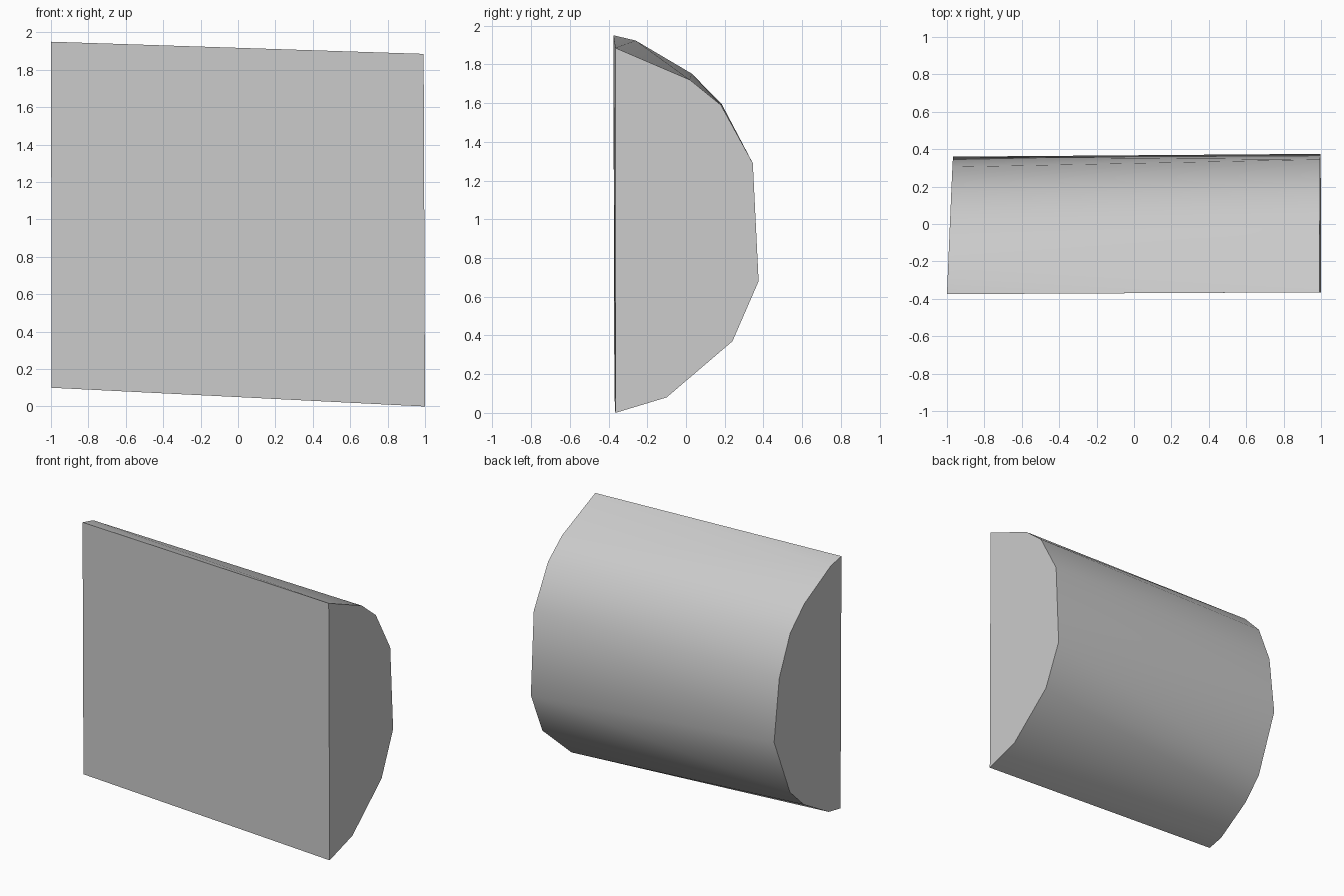
import bpy
import bmesh
import math

cube = bpy.data.objects.get("Cube")
if cube:
    bpy.data.objects.remove(cube, do_unlink=True)

# One grey for the whole block
grey = bpy.data.materials.new("light grey")
grey.use_nodes = True
colour = (0.6, 0.6, 0.6, 1)
grey.diffuse_color = colour
grey.node_tree.nodes["Principled BSDF"].inputs["Base Color"].default_value = colour

# End cross-sections as (y, z), from the top front corner round the back
left_end = [(-0.365, 1.885), (0.02, 1.72), (0.18, 1.59), (0.345, 1.29),
            (0.375, 0.68), (0.24, 0.37), (-0.10, 0.08), (-0.365, 0)]
right_end = [(-0.375, 1.95), (-0.26, 1.923), (0.03, 1.752), (0.185, 1.594),
             (0.305, 1.305), (0.36, 0.855), (0.185, 0.424), (0.033, 0.277),
             (-0.24, 0.122), (-0.37, 0.1)]


def left_x(y, z):
    return 1 - 0.004 * z


def right_x(y, z):
    return -1 + 0.041 * (y + 0.375) + 0.002 * (1.95 - z)


# Block with a flat front and a rounded back, spanned between its two ends
bm = bmesh.new()
for section, x_at in ((left_end, left_x), (right_end, right_x)):
    for y, z in section:
        bm.verts.new((x_at(y, z), y, z))
bmesh.ops.convex_hull(bm, input=bm.verts)
bmesh.ops.dissolve_limit(bm, angle_limit=math.radians(0.5),
                         verts=bm.verts, edges=bm.edges)
bmesh.ops.recalc_face_normals(bm, faces=bm.faces)

mesh = bpy.data.meshes.new("rounded_block")
bm.to_mesh(mesh)
bm.free()
mesh.materials.append(grey)
block = bpy.data.objects.new("rounded_block", mesh)
bpy.context.collection.objects.link(block)

# Smooth back, sharp front and ends
bpy.ops.object.select_all(action="DESELECT")
block.select_set(True)
bpy.context.view_layer.objects.active = block
bpy.ops.object.shade_smooth_by_angle(angle=math.radians(50))
